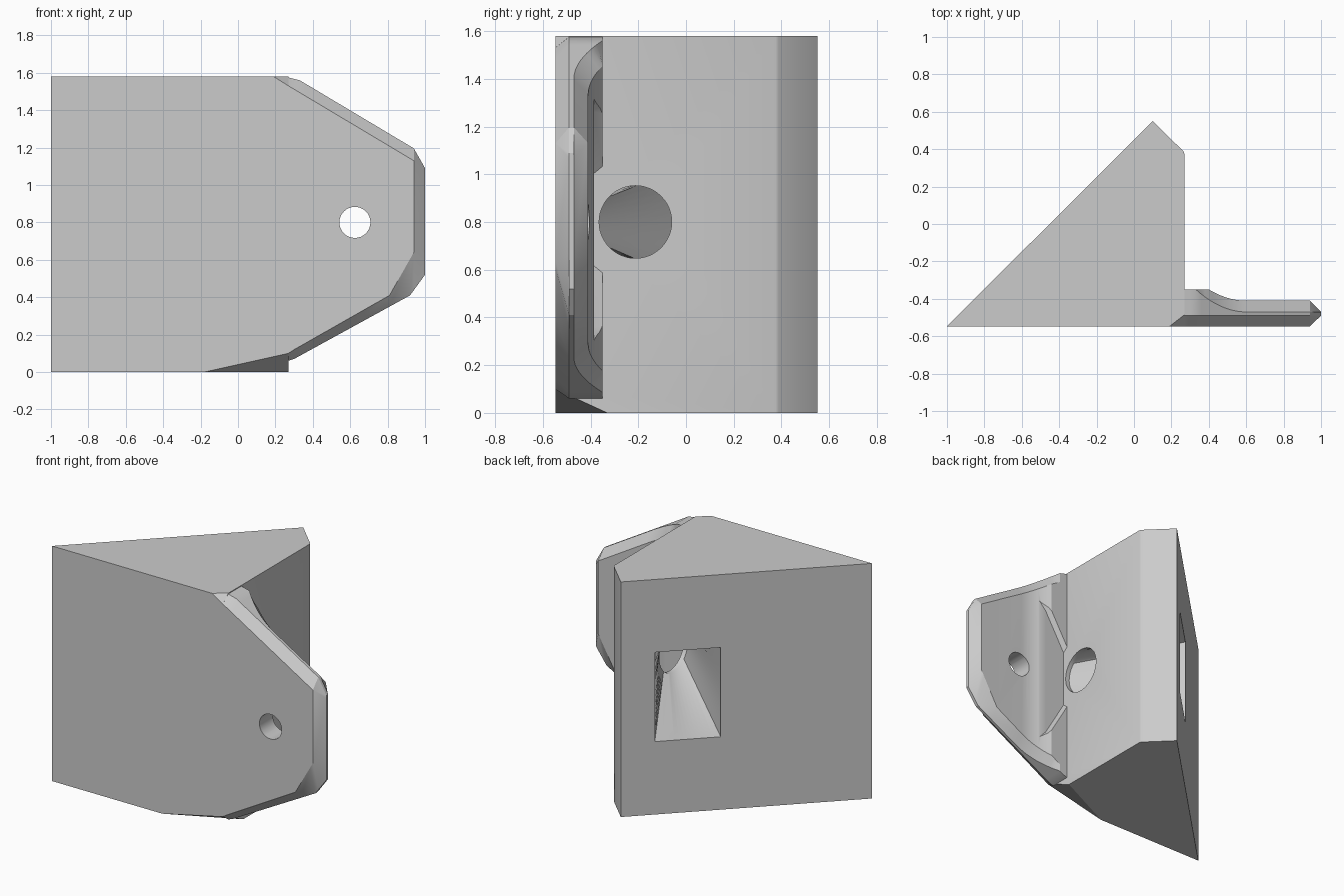
import bpy, bmesh, math
from mathutils import Vector

cube = bpy.data.objects.get("Cube")
if cube:
    bpy.data.objects.remove(cube, do_unlink=True)

GREY = (0.6, 0.6, 0.6, 1)
mat = bpy.data.materials.new("plain grey")
mat.use_nodes = True
mat.diffuse_color = GREY
mat.node_tree.nodes["Principled BSDF"].inputs["Base Color"].default_value = GREY

HEIGHT, FRONT, WALL = 1.58, -0.547, 0.27


def loft(name, rings, cuts=()):
    """Skin equal-length rings of points, cap both ends, trim by planes."""
    bm = bmesh.new()
    rows = [[bm.verts.new(p) for p in ring] for ring in rings]
    n = len(rows[0])
    for a, b in zip(rows, rows[1:]):
        for i in range(n):
            j = (i + 1) % n
            bm.faces.new((a[i], a[j], b[j], b[i]))
    bm.faces.new(rows[0][::-1])
    bm.faces.new(rows[-1])
    for a, b, c, outside in cuts:
        a, b, c = Vector(a), Vector(b), Vector(c)
        normal = (b - a).cross(c - a)
        if normal.dot(Vector(outside) - a) < 0:
            normal.negate()
        bmesh.ops.bisect_plane(bm, geom=bm.verts[:] + bm.edges[:] + bm.faces[:],
                               plane_co=a, plane_no=normal, clear_outer=True)
        bmesh.ops.holes_fill(bm, edges=[e for e in bm.edges if e.is_boundary])
    bmesh.ops.recalc_face_normals(bm, faces=bm.faces[:])
    mesh = bpy.data.meshes.new(name)
    bm.to_mesh(mesh)
    bm.free()
    mesh.materials.append(mat)
    obj = bpy.data.objects.new(name, mesh)
    bpy.context.collection.objects.link(obj)
    return obj


def carve(obj, cutters):
    """Subtract the cutters, bake the result and drop the helpers."""
    for cutter in cutters:
        cutter.hide_render = True
        mod = obj.modifiers.new("cut", 'BOOLEAN')
        mod.operation, mod.solver, mod.object = 'DIFFERENCE', 'EXACT', cutter
    bpy.context.view_layer.update()
    graph = bpy.context.evaluated_depsgraph_get()
    mesh = bpy.data.meshes.new_from_object(obj.evaluated_get(graph))
    obj.modifiers.clear()
    obj.data = mesh
    for cutter in cutters:
        bpy.data.objects.remove(cutter, do_unlink=True)


def smooth(obj):
    bpy.ops.object.select_all(action='DESELECT')
    obj.select_set(True)
    bpy.context.view_layer.objects.active = obj
    bpy.ops.object.shade_smooth_by_angle(angle=math.radians(25))


# Wedge body: triangular prism with two trimmed front corners
plan = [(-1, FRONT), (WALL, FRONT), (WALL, 0.375), (0.264, 0.389), (0.1, 0.55)]
top_trim = ((0.19, FRONT, HEIGHT), (WALL, FRONT, 1.53), (WALL, -0.485, HEIGHT),
            (WALL, FRONT, HEIGHT))
foot_trim = ((-0.18, FRONT, 0), (WALL, FRONT, 0.1), (WALL, -0.33, 0),
             (WALL, FRONT, 0))
wedge = loft("wedge_body", [[(x, y, z) for x, y in plan] for z in (0, HEIGHT)],
             (top_trim, foot_trim))

# Duct: round port on the side wall blending to a rectangle on the slope
SEG = 48
round_in, round_out, square_in, square_out = [], [], [], []
for i in range(SEG):
    t = math.tau * i / SEG
    c, s = math.cos(t), math.sin(t)
    k = max(abs(c), abs(s))
    y, z = -0.212 + 0.152 * c, 0.8 + 0.152 * s
    round_out.append((WALL + 0.1, y, z))
    round_in.append((WALL - 0.03, y, z))
    u, v = 0.144 * c / k, 0.3 * s / k
    square_in.append((-0.193 + u, 0.257 + u, 0.79 + v))
    square_out.append((-0.393 + u, 0.457 + u, 0.79 + v))
carve(wedge, [loft("duct_cutter", [round_out, round_in, square_in, square_out])])
smooth(wedge)


# Mounting flange: chamfered eight-sided sections along x
def along(points, x):
    """Straight interpolation through (x, value) points."""
    for (x0, v0), (x1, v1) in zip(points, points[1:]):
        if x <= x1:
            return v0 + (v1 - v0) * max(0, x - x0) / (x1 - x0)
    return points[-1][1]


TOP = [(0.27, 1.575), (0.33, 1.56), (0.95, 1.19), (1, 1.09)]
TOP_FACE = [(0.27, 1.53), (0.94, 1.13), (1, 1.07)]
LOW = [(0.27, 0.06), (0.3, 0.07), (0.92, 0.41), (1, 0.52)]
LOW_FACE = [(0.27, 0.1), (0.3, 0.12), (0.81, 0.41), (0.94, 0.64), (1, 0.66)]


def section(x):
    tip = x > 0.99
    run = max(0, 0.6 - x)
    back = -0.47 if tip else min(-0.35, -0.41 + 0.06 * (run / 0.2) ** 2)
    edge = min(-0.35, -0.47 + 0.12 * (run / 0.27) ** 2)
    face = -0.49 if tip else FRONT
    top, high = along(TOP, x), along(TOP_FACE, x)
    low, sill = along(LOW, x), along(LOW_FACE, x)
    return [(x, y, z) for y, z in (
        (face, sill), (face, high), (-0.49, top), (edge, top),
        (back, high), (back, sill), (edge, low), (-0.49, low))]


stations = [0.269, 0.3, 0.33] + [0.36 + 0.02 * i for i in range(13)]
flange = loft("mounting_flange",
              [section(x) for x in stations + [0.81, 0.92, 0.94, 1]])

# Bolt hole and the scoop in the fillet beside the port
hole = [[(0.625 + 0.083 * math.cos(math.tau * i / 32), y,
          0.8 + 0.083 * math.sin(math.tau * i / 32)) for i in range(32)]
        for y in (-0.7, -0.2)]


def scoop(x, half):
    return [(x, y, 0.81 + s * h) for y, h, s in (
        (-0.3, half + 0.07, -1), (-0.385, half, -1),
        (-0.385, half, 1), (-0.3, half + 0.07, 1))]


carve(flange, [loft("bolt_hole_cutter", hole),
               loft("scoop_cutter", [scoop(0.25, 0.16), scoop(0.42, 0.45),
                                     scoop(0.56, 0.6)])])
smooth(flange)
